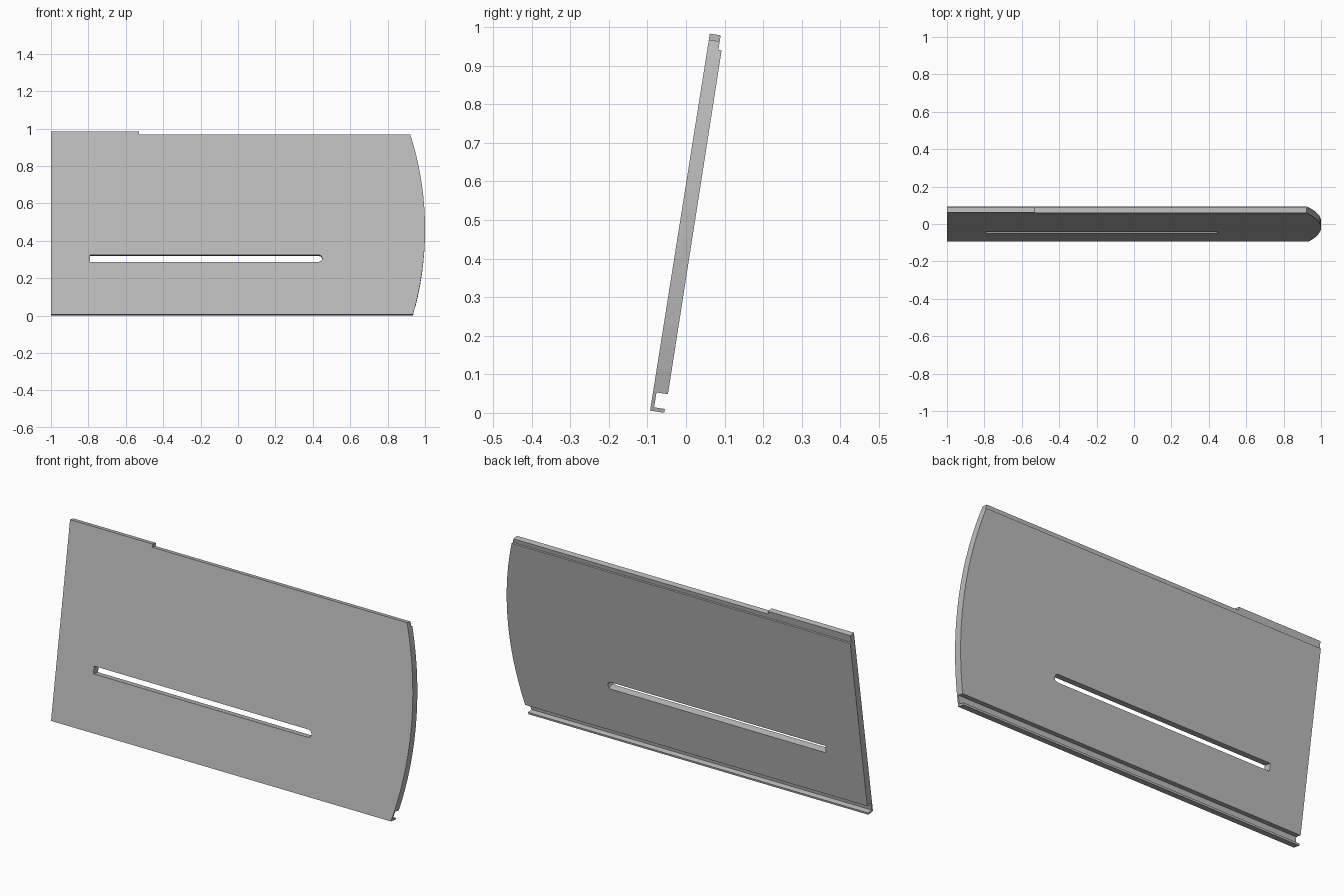
import bpy, bmesh, math
from mathutils import Matrix

cube = bpy.data.objects.get("Cube")
if cube:
    bpy.data.objects.remove(cube, do_unlink=True)

TILT = math.radians(9)
HEIGHT, THICK = 0.989, 0.039


def prism(name, points, offset):
    """Closed solid from a ring of 3D points swept along an offset."""
    bm = bmesh.new()
    face = bm.faces.new([bm.verts.new(p) for p in points])
    swept = bmesh.ops.extrude_face_region(bm, geom=[face])["geom"]
    bmesh.ops.translate(bm, vec=offset,
                        verts=[v for v in swept if isinstance(v, bmesh.types.BMVert)])
    bmesh.ops.recalc_face_normals(bm, faces=bm.faces)
    mesh = bpy.data.meshes.new(name)
    bm.to_mesh(mesh)
    bm.free()
    obj = bpy.data.objects.new(name, mesh)
    bpy.context.collection.objects.link(obj)
    return obj


def cut(target, name, outline):
    """Cut an (x, height) outline right through the panel's thickness."""
    cutter = prism(name, [(x, -0.1, z) for x, z in outline], (0, 0.3, 0))
    cutter.hide_render = True
    mod = target.modifiers.new(name, "BOOLEAN")
    mod.operation, mod.solver, mod.object = "DIFFERENCE", "EXACT", cutter
    bpy.context.view_layer.objects.active = target
    bpy.ops.object.modifier_apply(modifier=name)
    bpy.data.objects.remove(cutter, do_unlink=True)


# Panel cross-section (depth, height): bottom groove with lip, top tongue
section = [(0, 0), (0.037, 0), (0.037, 0.01), (0.009, 0.01), (0.009, 0.049),
           (THICK, 0.049), (THICK - 0.002, 0.951), (0.0285, 0.951),
           (0.0285, HEIGHT), (0, HEIGHT)]
panel = prism("panel", [(-1, y, z) for y, z in section], (2.1, 0, 0))

# Bowed end
radius, mid = 1.7, 0.463
bow = []
for i in range(21):
    a = math.radians(-20 + 2 * i)
    bow.append((1 - radius + radius * math.cos(a), mid + radius * math.sin(a)))
cut(panel, "end_cutter", bow + [(1.3, bow[-1][1]), (1.3, bow[0][1])])

# Long slot, square at one end and rounded at the other
low, high = 0.2845, 0.323
r, centre = (high - low) / 2, (high + low) / 2
slot = [(-0.79, high), (-0.79, low)]
for i in range(5):
    a = math.radians(-90 + 45 * i)
    slot.append((0.432 + r * math.cos(a), centre + r * math.sin(a)))
cut(panel, "slot_cutter", slot)

# Lowered part of the top tongue
cut(panel, "tongue_cutter", [(-0.53, 0.973), (1.2, 0.973), (1.2, 1.1), (-0.53, 1.1)])

# Lean the panel back and stand it on the ground
panel.data.transform(Matrix.Translation((0, -0.093, 0.006)) @ Matrix.Rotation(-TILT, 4, "X"))

# Plain grey finish
grey = bpy.data.materials.new("plain grey")
grey.use_nodes = True
colour = (0.5, 0.5, 0.5, 1)
grey.diffuse_color = colour
grey.node_tree.nodes["Principled BSDF"].inputs["Base Color"].default_value = colour
panel.data.materials.clear()
panel.data.materials.append(grey)
for p in panel.data.polygons:
    p.material_index = 0
    p.use_smooth = False
